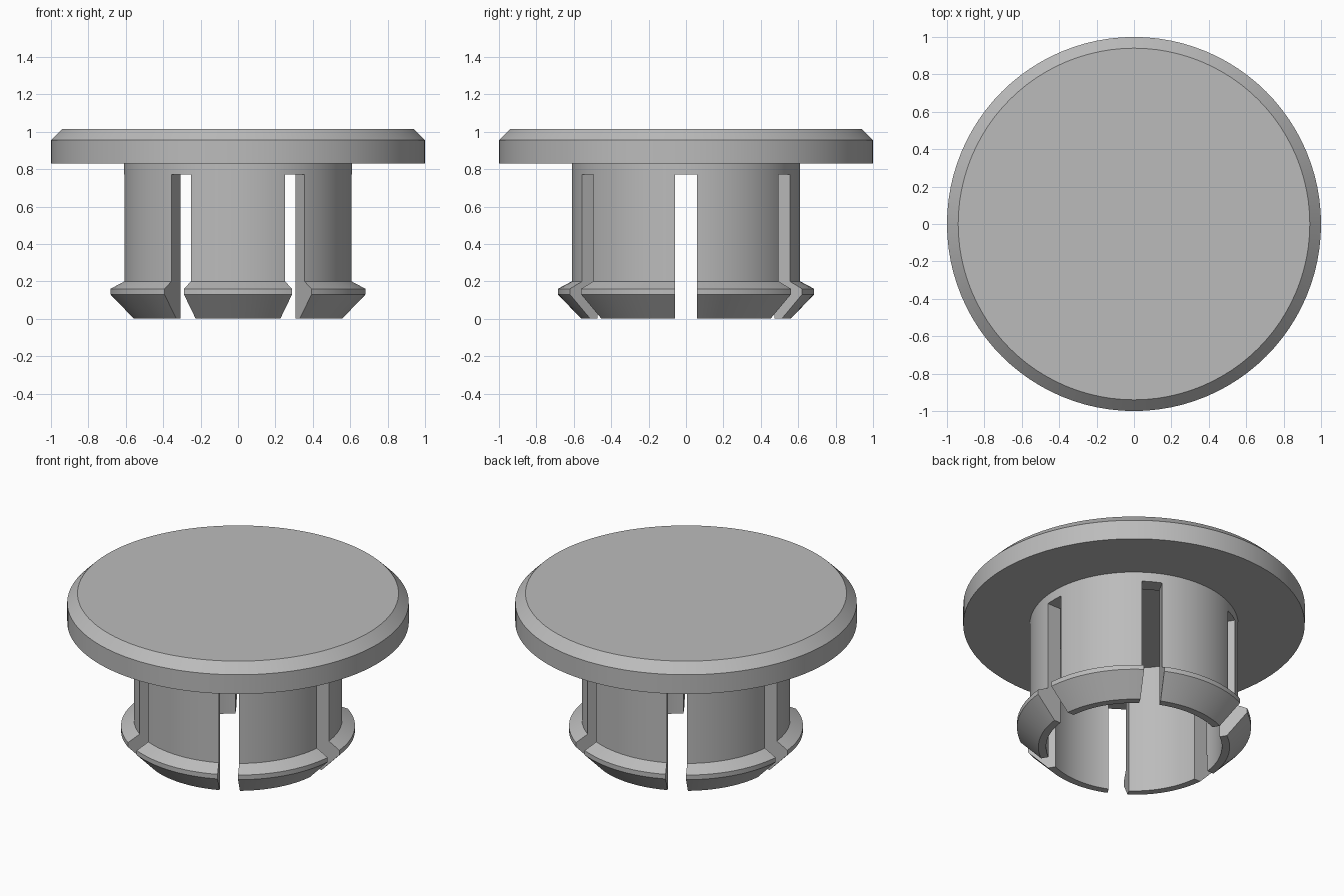
import bpy
import bmesh
import math
from mathutils import Matrix

SEGMENTS = 96

if "Cube" in bpy.data.objects:
    bpy.data.objects.remove(bpy.data.objects["Cube"], do_unlink=True)

# Plain grey plastic
grey = bpy.data.materials.new("grey plastic")
grey.use_nodes = True
grey.diffuse_color = (0.5, 0.5, 0.5, 1)
grey.node_tree.nodes["Principled BSDF"].inputs["Base Color"].default_value = (0.5, 0.5, 0.5, 1)


def make_object(name, bm):
    bmesh.ops.recalc_face_normals(bm, faces=bm.faces)
    mesh = bpy.data.meshes.new(name)
    bm.to_mesh(mesh)
    bm.free()
    mesh.materials.append(grey)
    obj = bpy.data.objects.new(name, mesh)
    bpy.context.collection.objects.link(obj)
    return obj


def lathe(name, profile, closed):
    """Spin (radius, z) points round z; an open profile gets flat end caps."""
    bm = bmesh.new()
    rings = []
    for r, z in profile:
        angles = [math.tau * i / SEGMENTS for i in range(SEGMENTS)]
        rings.append([bm.verts.new((r * math.cos(a), r * math.sin(a), z)) for a in angles])
    pairs = list(zip(rings, rings[1:]))
    if closed:
        pairs.append((rings[-1], rings[0]))
    else:
        bm.faces.new(rings[0])
        bm.faces.new(rings[-1])
    for low, high in pairs:
        for i in range(SEGMENTS):
            j = (i + 1) % SEGMENTS
            bm.faces.new((low[i], low[j], high[j], high[i]))
    return make_object(name, bm)


def activate(obj):
    bpy.ops.object.select_all(action="DESELECT")
    obj.select_set(True)
    bpy.context.view_layer.objects.active = obj


# Round cap with a bevelled top edge
cap = lathe("cap", [(1, 0.83), (1, 0.955), (0.94, 1.015)], closed=False)

# Hollow sleeve with a flared snap lip, seated slightly inside the cap
sleeve = lathe("snap_sleeve", [
    (0.515, 0), (0.56, 0), (0.685, 0.13), (0.685, 0.16),
    (0.61, 0.2), (0.61, 0.86), (0.515, 0.86)], closed=True)

# Three crossing bars cut six slots, leaving six prongs
for k in range(3):
    bm = bmesh.new()
    turn = Matrix.Rotation(k * math.pi / 3, 4, "Z")
    place = Matrix.Translation((0, 0, 0.27))
    bmesh.ops.create_cube(bm, size=1, matrix=turn @ place @ Matrix.Diagonal((2, 0.12, 1, 1)))
    cutter = make_object("slot_cutter", bm)
    cutter.hide_render = True
    cut = sleeve.modifiers.new("slot", "BOOLEAN")
    cut.operation = "DIFFERENCE"
    cut.solver = "EXACT"
    cut.object = cutter
    activate(sleeve)
    bpy.ops.object.modifier_apply(modifier=cut.name)
    bpy.data.objects.remove(cutter, do_unlink=True)

# Smooth round walls, crisp edges
for part in (cap, sleeve):
    activate(part)
    bpy.ops.object.shade_smooth_by_angle(angle=math.radians(25))
